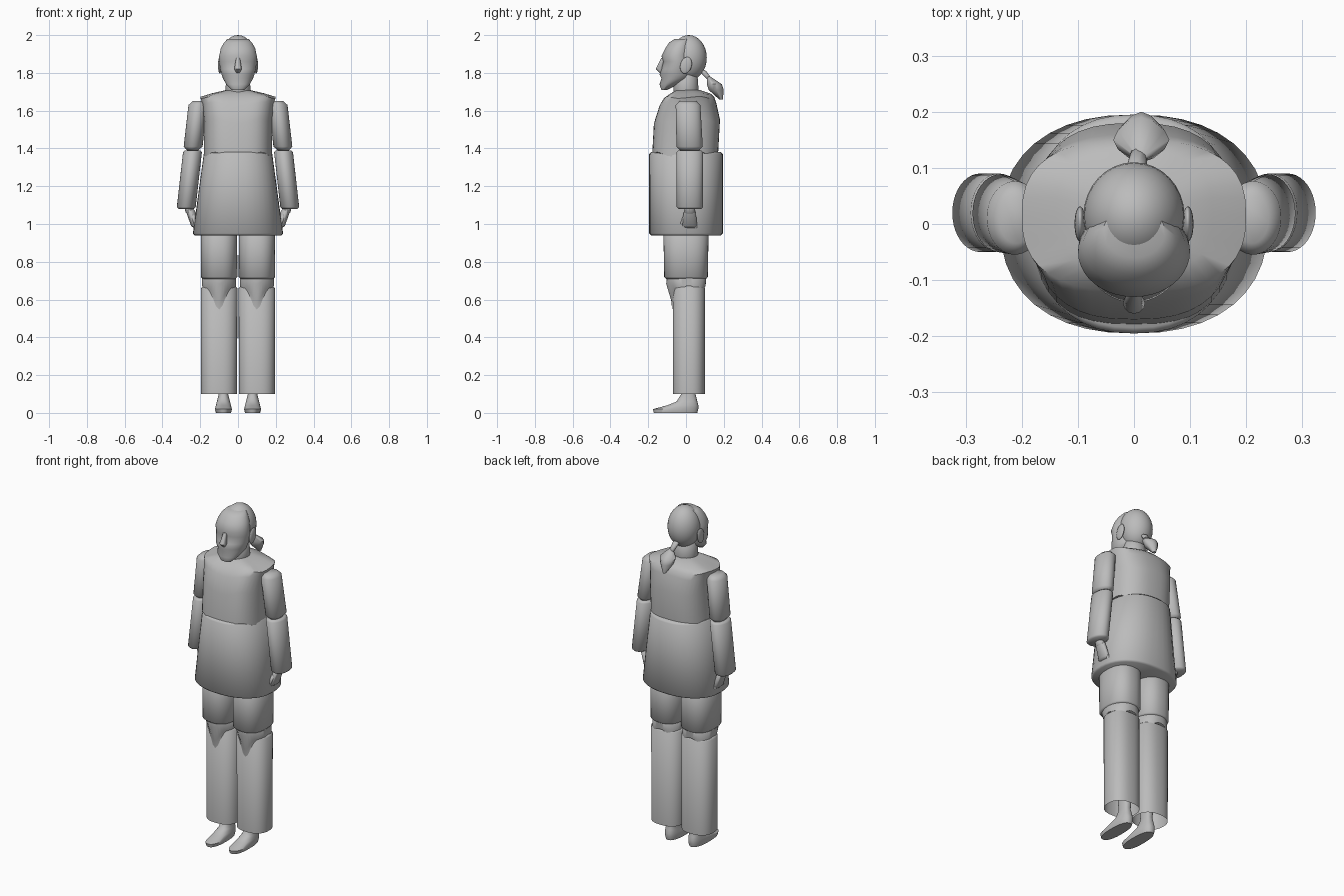
import bpy
import bmesh
from math import sin, cos, tau, sqrt, copysign, radians
from mathutils import Vector

default_cube = bpy.data.objects.get("Cube")
if default_cube:
    bpy.data.objects.remove(default_cube, do_unlink=True)

grey = bpy.data.materials.new("plain_grey")
grey.use_nodes = True
grey.diffuse_color = (.5, .5, .5, 1)
shader = grey.node_tree.nodes["Principled BSDF"]
shader.inputs["Base Color"].default_value = grey.diffuse_color


def finish(part):
    """Give a part its colour and smooth shading with sharp edges kept."""
    part.data.materials.append(grey)
    bpy.ops.object.select_all(action='DESELECT')
    part.select_set(True)
    bpy.context.view_layer.objects.active = part
    bpy.ops.object.shade_smooth_by_angle(angle=radians(50))


def signed_power(value, power):
    return copysign(abs(value) ** (2 / power), value)


def skin(name, rings, power=2, segments=40, hem=None, open_bottom=False):
    """Join horizontal rings of (centre, x radius, y radius) into one surface."""
    bm = bmesh.new()
    loops = []
    for index, (centre, radius_x, radius_y) in enumerate(rings):
        fade = 1 - index / (len(rings) - 1)
        loop = []
        for step in range(segments):
            angle = tau * step / segments
            offset = Vector((radius_x * signed_power(cos(angle), power),
                             radius_y * signed_power(sin(angle), power),
                             hem(angle) * fade if hem else 0))
            loop.append(bm.verts.new(centre + offset))
        loops.append(loop)
    for lower, upper in zip(loops, loops[1:]):
        for step in range(segments):
            bm.faces.new((lower[step - 1], lower[step], upper[step], upper[step - 1]))
    bm.faces.new(loops[-1])
    if not open_bottom:
        bm.faces.new(loops[0])
    bmesh.ops.recalc_face_normals(bm, faces=bm.faces)
    mesh = bpy.data.meshes.new(name)
    bm.to_mesh(mesh)
    bm.free()
    part = bpy.data.objects.new(name, mesh)
    bpy.context.collection.objects.link(part)
    finish(part)


def stack(name, profile, x=0, **options):
    """Skin a profile of (height, front, back, half width)."""
    rings = [(Vector((x, (front + back) / 2, height)), half_width, (back - front) / 2)
             for height, front, back, half_width in profile]
    skin(name, rings, **options)


def tube(name, low, high, low_radii, high_radii, rim=.01, open_bottom=False, **options):
    """Skin a straight limb whose two rims are rounded."""
    low, high = Vector(low), Vector(high)
    low_radii, high_radii = Vector(low_radii), Vector(high_radii)
    edge = rim / (high.z - low.z)
    low_inset = 0 if open_bottom else rim
    rings = []
    for along, inset in ((0, low_inset), (edge, 0), (1 - edge, 0), (1, rim)):
        radii = low_radii.lerp(high_radii, along)
        rings.append((low.lerp(high, along), radii.x - inset, radii.y - inset))
    skin(name, rings, open_bottom=open_bottom, **options)


def ball(name, location, radii, tilt=0):
    bpy.ops.mesh.primitive_uv_sphere_add(location=location, rotation=(radians(tilt), 0, 0))
    part = bpy.context.object
    part.name = name
    part.scale = radii
    finish(part)


# Clothing on the torso
def chest_hem(angle):
    return sin(5 * angle) / 80 - sin(angle) ** 8 / 100


tube("tunic", (0, 0, .94), (0, 0, 1.38), (.24, .195), (.18, .195), power=2.3)
stack("chest", [(1.37, -.18, .17, .18), (1.55, -.17, .18, .18), (1.64, -.14, .16, .19),
                (1.67, -.12, .15, .2), (1.69, -.09, .13, .14), (1.71, -.05, .07, .06)],
      power=2.6, hem=chest_hem)


# Head, with the face width following a rounded outline
def face_ring(height, front):
    above = height - 1.88
    reach = .12 if above > 0 else .18
    back = min(.03, 2 * (height - 1.71) - .1)
    return height, front, back, sqrt(1 - (above / reach) ** 2) / 10


tube("neck", (0, 0, 1.66), (0, 0, 1.8), (.07, .07), (.06, .06))
ball("skull", (0, .015, 1.88), (.09, .095, .12))
face_outline = [(1.71, -.13), (1.74, -.14), (1.77, -.13), (1.79, -.14), (1.82, -.13),
                (1.86, -.12), (1.89, -.13), (1.93, -.11), (1.96, -.09), (1.98, -.06)]
stack("face", [face_ring(height, front) for height, front in face_outline])
stack("nose", [(1.8, -.14, -.12, .01), (1.82, -.16, -.12, .02), (1.88, -.13, -.11, .01)],
      segments=12)

# Tied hair
tube("hair_tie", (.01, .13, 1.76), (0, .08, 1.82), (.015, .015), (.02, .02), segments=10)
stack("ponytail", [(1.66, .175, .195, .01), (1.71, .12, .2, .04), (1.74, .11, .19, .05),
                   (1.78, .11, .13, .01)], x=.013, power=1.6, segments=12)


# Knee flap with a narrow point hanging at the front
def knee_hem(angle):
    point = max(0, -sin(angle)) ** 14
    return cos(4 * angle) / 80 - point / 8


for side, label in ((1, "left"), (-1, "right")):

    def at(x, y, z):
        return side * x, y, z

    ball(label + "_ear", at(.096, 0, 1.84), (.01, .03, .045), tilt=-15)

    # Arms
    ball(label + "_shoulder", at(.21, .01, 1.6), (.05, .06, .05))
    tube(label + "_upper_arm", at(.24, .02, 1.39), at(.21, .01, 1.65),
         (.05, .07), (.05, .065), rim=.02)
    tube(label + "_forearm", at(.275, .02, 1.08), at(.24, .02, 1.39), (.05, .07), (.05, .07))

    # Hands
    tube(label + "_wrist", at(.25, .02, 1.05), at(.27, .02, 1.12), (.025, .03), (.02, .025))
    tube(label + "_palm", at(.225, .02, .98), at(.255, .02, 1.08), (.02, .04), (.025, .03))
    for finger in range(4):
        y = finger / 50 - .01
        tube(f"{label}_finger_{finger + 1}", at(.205, y, .94), at(.23, y, 1),
             (.01, .009), (.012, .01), rim=.005, segments=10)
    tube(label + "_thumb", at(.215, -.03, .98), at(.24, 0, 1.05),
         (.01, .01), (.013, .013), rim=.005, segments=10)

    # Legs
    tube(label + "_thigh", at(.1, 0, .71), at(.1, 0, .97), (.097, .115), (.095, .12), power=2.4)
    tube(label + "_knee", at(.1, .015, .66), at(.1, 0, .73), (.09, .088), (.09, .11),
         power=2.2, open_bottom=True, hem=knee_hem)
    tube(label + "_trouser_leg", at(.1, .015, .1), at(.1, .015, .67), (.095, .085), (.097, .085),
         power=2.4, open_bottom=True)

    # Feet rising into the ankles
    stack(label + "_foot", [(0, -.17, .06, .04), (.02, -.175, .065, .045), (.04, -.1, .065, .04),
                            (.06, -.05, .06, .035), (.1, -.025, .05, .025), (.2, -.03, .06, .03)],
          x=side * .077, power=2.4)
